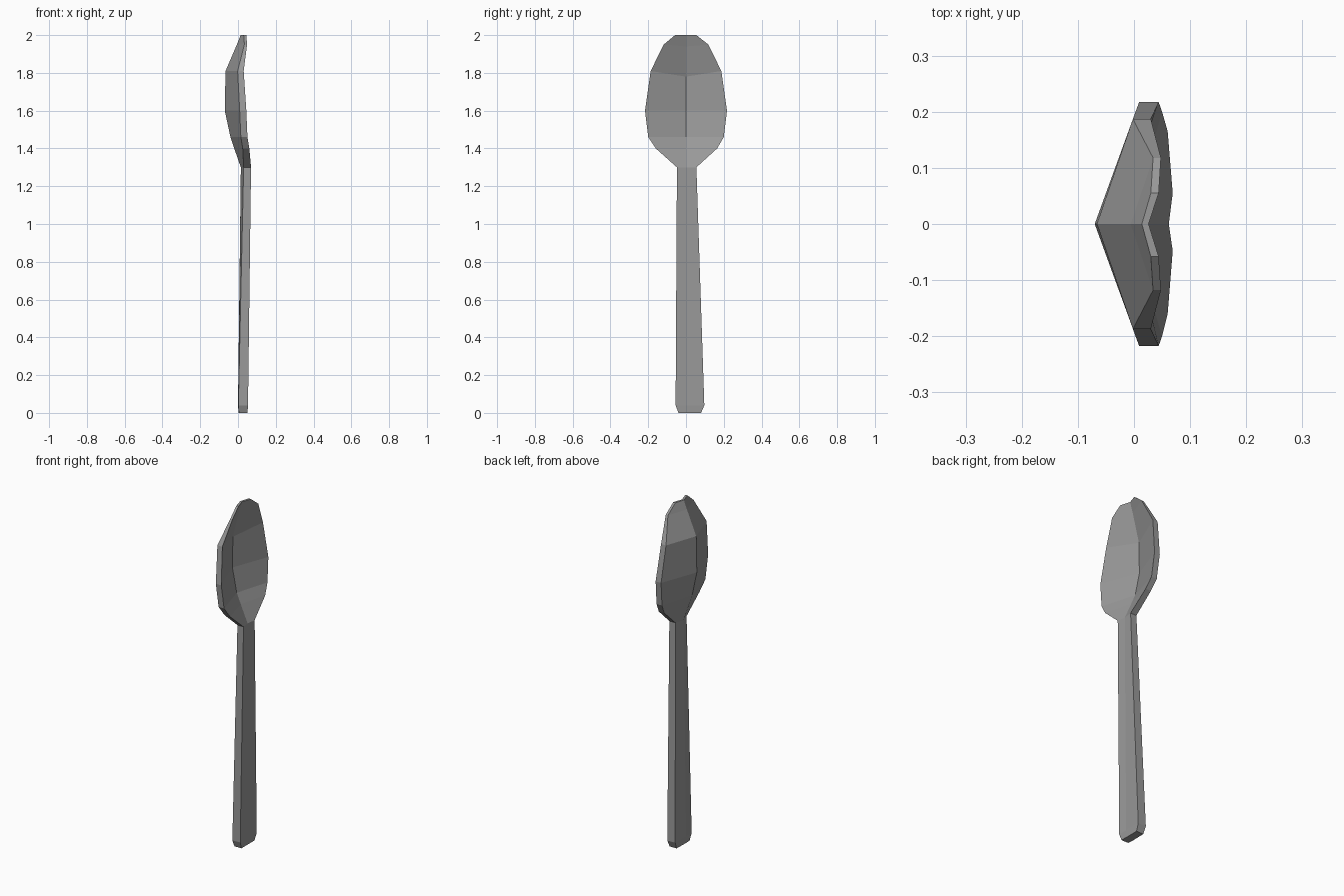
import bpy
import bmesh

if "Cube" in bpy.data.objects:
    bpy.data.objects.remove(bpy.data.objects["Cube"])


def loft(name, rows):
    """Skin six-sided rings: back surface, rim edge and front surface."""
    bm = bmesh.new()
    rings = []
    for z, y0, y1, back_edge, front_edge, back_mid, front_mid, drop in rows:
        ring = [(back_edge, y0, z), (back_mid, 0, z), (back_edge, y1, z),
                (front_edge, y1, z), (front_mid, 0, z - drop), (front_edge, y0, z)]
        rings.append([bm.verts.new(p) for p in ring])
    for a, b in zip(rings, rings[1:]):
        for i in range(6):
            j = (i + 1) % 6
            bm.faces.new((a[i], a[j], b[j], b[i]))
    # End caps, split along the centre line
    for r in (rings[0], rings[-1]):
        bm.faces.new((r[0], r[1], r[4], r[5]))
        bm.faces.new((r[1], r[2], r[3], r[4]))
    bmesh.ops.recalc_face_normals(bm, faces=bm.faces)
    mesh = bpy.data.meshes.new(name)
    bm.to_mesh(mesh)
    bm.free()
    obj = bpy.data.objects.new(name, mesh)
    bpy.context.collection.objects.link(obj)
    return obj


# Spoon in one skin: z, left y, right y, back rim x, front rim x,
# back centre x, front centre x, drop of the front centre point
spoon = loft("spoon", [
    # handle
    (0.00, -0.040, 0.080, 0.005, 0.050, 0.003, 0.050, 0),
    (0.04, -0.055, 0.097, 0.002, 0.053, 0.000, 0.053, 0),
    (1.30, -0.048, 0.055, 0.030, 0.069, 0.015, 0.062, 0),
    # bowl
    (1.40, -0.160, 0.165, 0.025, 0.060, -0.020, 0.018, 0),
    (1.46, -0.200, 0.200, 0.015, 0.050, -0.040, -0.008, 0),
    (1.60, -0.217, 0.217, 0.009, 0.044, -0.070, -0.036, 0),
    (1.81, -0.187, 0.187, -0.002, 0.030, -0.066, -0.033, 0.03),
    (1.95, -0.118, 0.118, 0.034, 0.048, -0.006, 0.008, 0.01),
    (2.00, -0.058, 0.055, 0.030, 0.044, 0.014, 0.026, 0),
])

# Dark grey metal
metal = bpy.data.materials.new("dark_metal")
metal.diffuse_color = (0.32, 0.32, 0.32, 1)
metal.use_nodes = True
metal.node_tree.nodes["Principled BSDF"].inputs["Base Color"].default_value = metal.diffuse_color
spoon.data.materials.append(metal)
